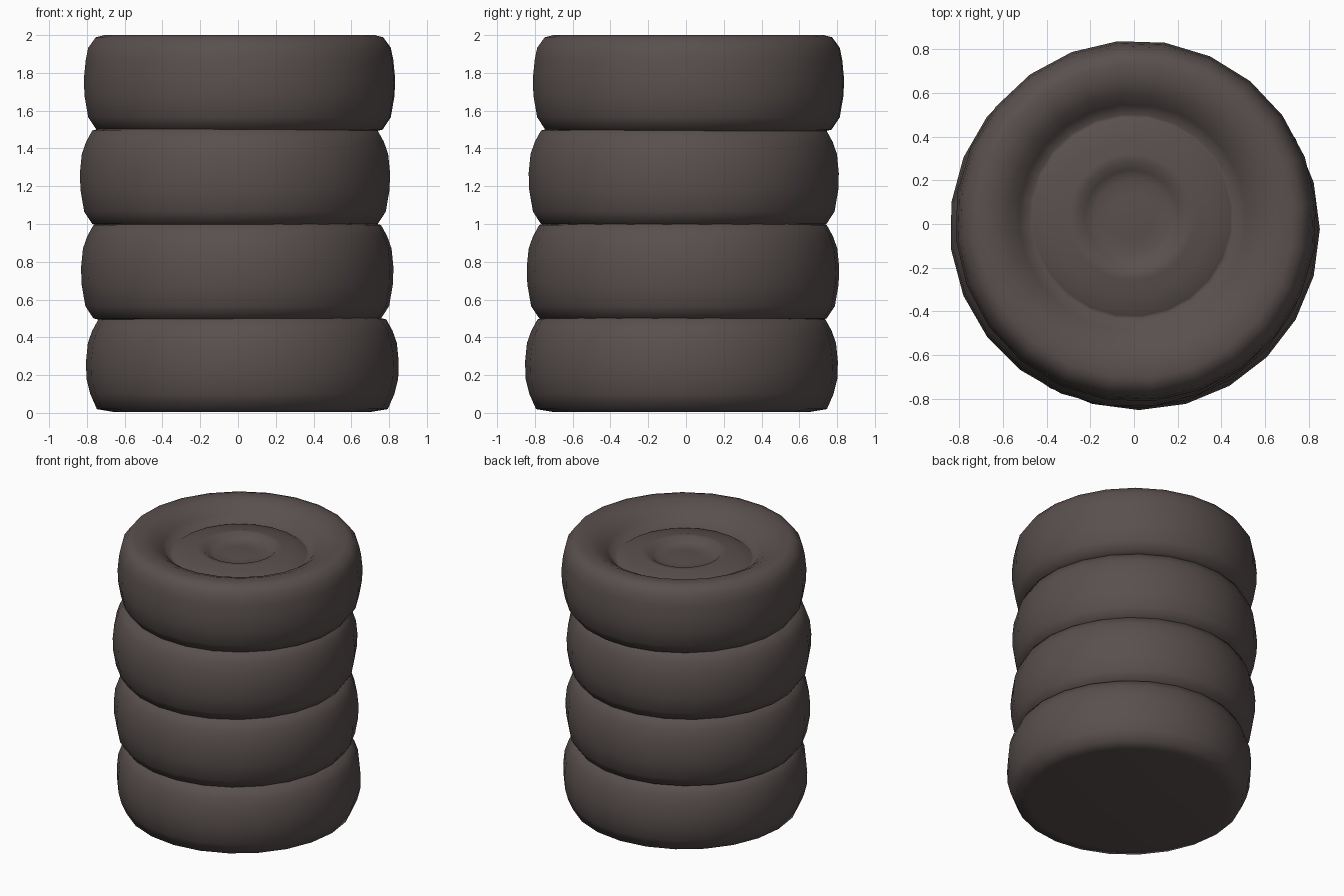
import bpy, bmesh, math

if "Cube" in bpy.data.objects:
    bpy.data.objects.remove(bpy.data.objects["Cube"])

SIDES = 24
rubber = bpy.data.materials.new("dark_rubber")
rubber.diffuse_color = (0.100, 0.080, 0.076, 1)
rubber.use_nodes = True
rubber.node_tree.nodes["Principled BSDF"].inputs["Base Color"].default_value = rubber.diffuse_color


def lathe(name, profile, cx, cy, turn, hub_shift=(0, 0)):
    """Revolve (radius, z) points; radius 0 closes an end. Inner rings slide by hub_shift."""
    bm = bmesh.new()
    rings = []
    for i, (r, z) in enumerate(profile):
        k = max(0.0, min(1.0, (0.68 - r) / 0.2)) if i > 3 else 0.0
        ox, oy = cx + k * hub_shift[0], cy + k * hub_shift[1]
        if r == 0:
            rings.append([bm.verts.new((ox, oy, z))])
        else:
            rings.append([bm.verts.new((ox + r * math.cos(turn + 2 * math.pi * s / SIDES),
                                        oy + r * math.sin(turn + 2 * math.pi * s / SIDES), z))
                          for s in range(SIDES)])
    for a, b in zip(rings, rings[1:]):
        for s in range(SIDES):
            t = (s + 1) % SIDES
            if len(a) == 1:
                bm.faces.new((a[0], b[t], b[s]))
            elif len(b) == 1:
                bm.faces.new((a[s], a[t], b[0]))
            else:
                bm.faces.new((a[s], a[t], b[t], b[s]))
    bmesh.ops.recalc_face_normals(bm, faces=bm.faces)
    for f in bm.faces:
        f.smooth = True
    me = bpy.data.meshes.new(name)
    bm.to_mesh(me)
    bm.free()
    me.materials.append(rubber)
    ob = bpy.data.objects.new(name, me)
    bpy.context.collection.objects.link(ob)
    return ob


# outer wall shapes: flat foot for the lowest tyre, rounded foot for the others
foot_flat = [(0, 0.005), (0.68, 0.005), (0.77, 0.02), (0.805, 0.10)]
foot_round = [(0, 0.0), (0.70, -0.015), (0.762, 0.0), (0.805, 0.065)]
wall = [(0.825, 0.18), (0.828, 0.27), (0.818, 0.37)]
shoulder = [(0.795, 0.435), (0.762, 0.495), (0.70, 0.51), (0, 0.51)]
# open top of the highest tyre: shoulder, sloping inner wall, hub ring and centre dish
top = [(0.805, 0.43), (0.765, 0.485), (0.72, 0.497), (0.65, 0.495), (0.58, 0.465),
       (0.52, 0.42), (0.47, 0.37), (0.455, 0.375), (0.44, 0.385), (0.36, 0.395), (0.29, 0.41),
       (0.25, 0.41), (0.215, 0.385), (0.17, 0.37), (0.10, 0.375), (0, 0.378)]

# (name, centre x, centre y, turn)
tyres = [("bottom_tyre", 0.023, -0.024, 0.00), ("lower_middle_tyre", -0.004, -0.016, 0.05),
         ("upper_middle_tyre", -0.016, -0.012, 0.13), ("top_tyre", 0.008, 0.013, 0.10)]
for i, (name, cx, cy, turn) in enumerate(tyres):
    profile = (foot_flat if i == 0 else foot_round) + wall + (top if i == 3 else shoulder)
    lathe(name, [(r, z + 0.5 * i + (0.003 if i == 3 and z > 0.4 else 0)) for r, z in profile],
          cx, cy, turn, (-0.018, 0.02) if i == 3 else (0, 0))
